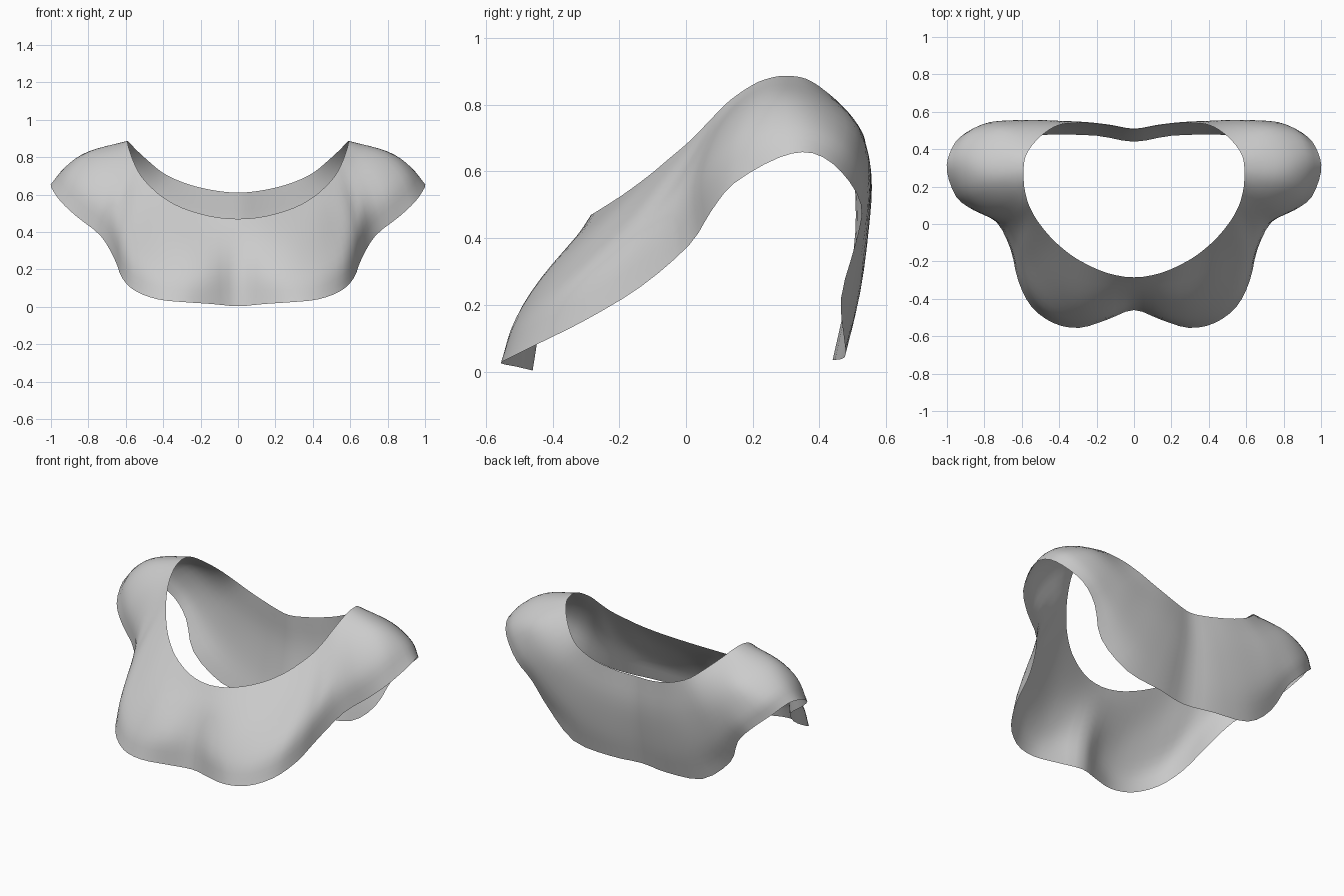
import bpy
from mathutils import Vector

# Guide lines of the right half, running from front centre over the shoulder to back centre
NECK = [(0, -.285, .47), (.15, -.26, .485), (.3, -.19, .53), (.4, -.115, .585), (.46, -.055, .635),
        (.515, .015, .695), (.55, .075, .757), (.572, .13, .812), (.587, .2, .86), (.59, .25, .88),
        (.59, .3, .887), (.58, .36, .878), (.545, .42, .84), (.48, .485, .78), (.4, .53, .715),
        (.3, .54, .667), (.2, .535, .637), (.1, .52, .618), (0, .505, .61)]
UPPER = [(0, -.37, .33), (.15, -.39, .33), (.29, -.40, .32), (.42, -.33, .36), (.53, -.22, .42),
         (.585, -.12, .5), (.62, -.03, .57), (.665, .045, .66), (.735, .12, .75), (.78, .21, .815),
         (.8, .3, .83), (.78, .40, .81), (.72, .5, .755), (.64, .54, .68), (.54, .557, .58),
         (.42, .552, .5), (.27, .545, .45), (.13, .53, .43), (0, .508, .42)]
LOWER = [(0, -.43, .17), (.15, -.49, .17), (.29, -.51, .16), (.44, -.47, .18), (.56, -.36, .25),
         (.615, -.24, .32), (.65, -.12, .41), (.705, .0, .52), (.815, .07, .62), (.895, .17, .71),
         (.92, .3, .75), (.91, .41, .73), (.86, .5, .67), (.75, .548, .57), (.64, .545, .45),
         (.53, .53, .32), (.36, .523, .24), (.17, .507, .21), (0, .48, .22)]
HEM = [(0, -.46, .003), (.14, -.51, .015), (.29, -.555, .025), (.43, -.53, .04), (.55, -.44, .085),
       (.62, -.3, .155), (.66, -.135, .255), (.735, .01, .38), (.86, .075, .48), (.95, .145, .565),
       (1, .28, .642), (.985, .38, .655), (.93, .465, .6), (.82, .525, .5), (.72, .51, .39),
       (.635, .465, .22), (.45, .478, .07), (.2, .472, .04), (0, .44, .035)]


def smooth_line(points, steps, mirrored):
    """Resample a Catmull-Rom curve; mirrored ends continue across x = 0."""
    p = [Vector(q) for q in points]
    if mirrored:
        flip = Vector((-1, 1, 1))
        first, last = p[1] * flip, p[-2] * flip
    else:
        first, last = 2 * p[0] - p[1], 2 * p[-1] - p[-2]
    p = [first] + p + [last]
    out = []
    for a, b, c, d in zip(p, p[1:], p[2:], p[3:]):
        for k in range(steps):
            t = k / steps
            out.append(.5 * (2 * b + (c - a) * t + (2 * a - 5 * b + 4 * c - d) * t * t
                             + (3 * b - a - 3 * c + d) * t ** 3))
    return out + [p[-2]]


# Loft the cloth between neckline and hem
guides = [smooth_line(g, 3, True) for g in (NECK, UPPER, LOWER, HEM)]
ribs = [smooth_line(r, 4, False) for r in zip(*guides)]
n = len(ribs[0])
verts = [v for rib in ribs for v in rib]
faces = [(i * n + j, i * n + j + 1, (i + 1) * n + j + 1, (i + 1) * n + j)
         for i in range(len(ribs) - 1) for j in range(n - 1)]
mesh = bpy.data.meshes.new("cropped_top")
mesh.from_pydata(verts, [], faces)
top = bpy.data.objects.new("cropped_top", mesh)
bpy.context.collection.objects.link(top)

# Plain grey cloth
cloth = bpy.data.materials.new("grey_cloth")
cloth.diffuse_color = (.6, .6, .6, 1)
mesh.materials.append(cloth)
mesh.shade_smooth()

# Left half
mirror = top.modifiers.new("mirror", 'MIRROR')
mirror.use_clip = True
mirror.merge_threshold = .002
